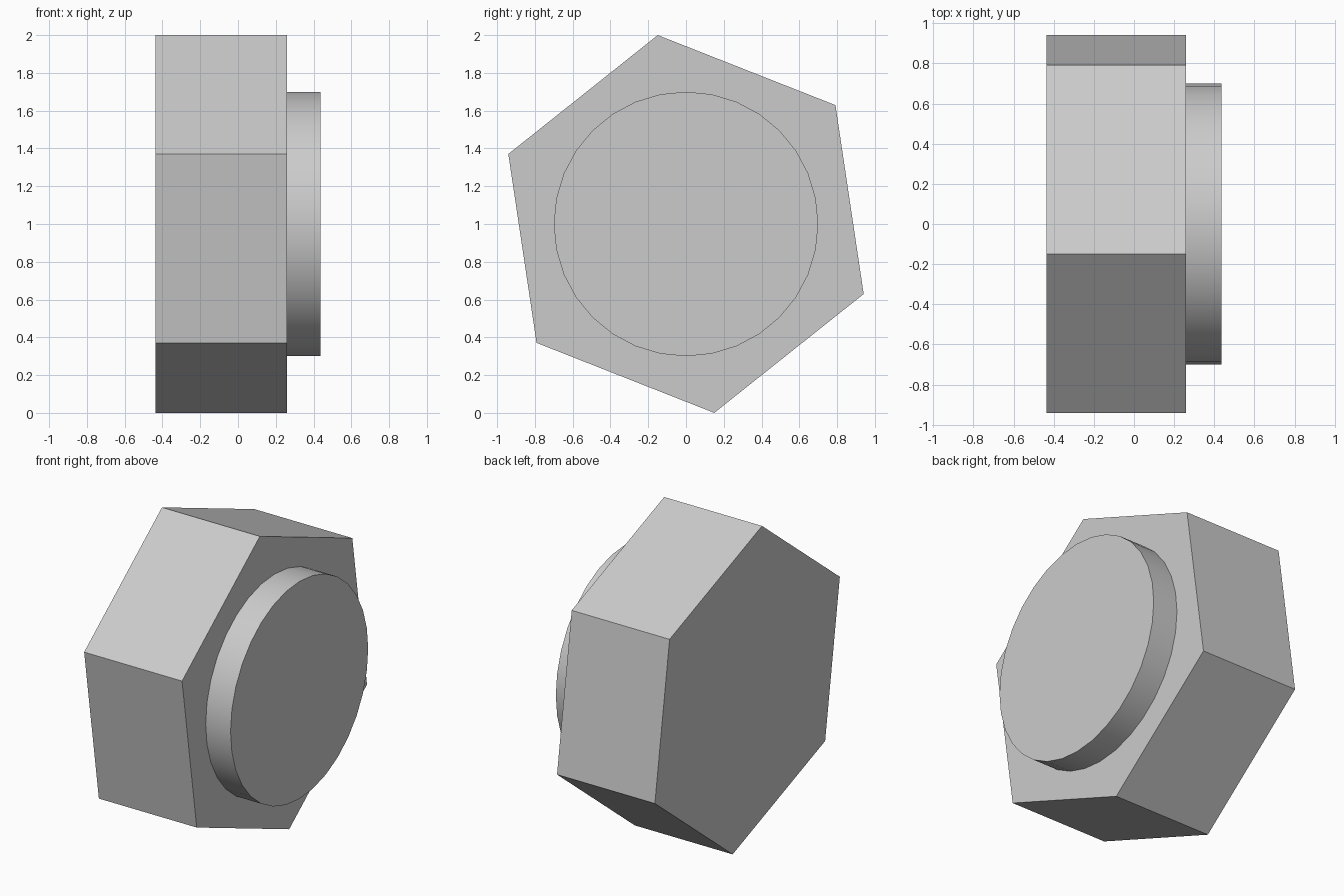
import bpy
import bmesh
from math import cos, sin, pi, radians
from mathutils import Vector

cube = bpy.data.objects.get("Cube")
if cube:
    bpy.data.objects.remove(cube, do_unlink=True)

# One plain grey for the whole model
grey = bpy.data.materials.new("light_grey")
grey.use_nodes = True
colour = (0.6, 0.6, 0.6, 1.0)
grey.diffuse_color = colour
grey.node_tree.nodes["Principled BSDF"].inputs["Base Color"].default_value = colour


def prism_along_x(name, sides, radius, x_start, x_end, turn=0.0):
    """Regular prism lying along x, centred at height 1."""
    bm = bmesh.new()
    angles = [turn + 2 * pi * i / sides for i in range(sides)]
    ring = [bm.verts.new((x_start, radius * cos(a), 1 + radius * sin(a))) for a in angles]
    cap = bm.faces.new(ring)
    result = bmesh.ops.extrude_face_region(bm, geom=[cap], use_keep_orig=True)
    moved = [g for g in result["geom"] if isinstance(g, bmesh.types.BMVert)]
    bmesh.ops.translate(bm, verts=moved, vec=Vector((x_end - x_start, 0, 0)))
    bmesh.ops.recalc_face_normals(bm, faces=bm.faces)
    mesh = bpy.data.meshes.new(name)
    bm.to_mesh(mesh)
    bm.free()
    mesh.materials.append(grey)
    obj = bpy.data.objects.new(name, mesh)
    bpy.context.collection.objects.link(obj)
    return obj


# Six-sided body, flat shaded
prism_along_x("hex_body", 6, 1.011, -0.437, 0.26, radians(38.5))

# Round raised disc on the left face, smooth rim with sharp edges
disc = prism_along_x("raised_disc", 32, 0.70, 0.25, 0.437)
bpy.ops.object.select_all(action="DESELECT")
disc.select_set(True)
bpy.context.view_layer.objects.active = disc
bpy.ops.object.shade_smooth_by_angle(angle=radians(30))
